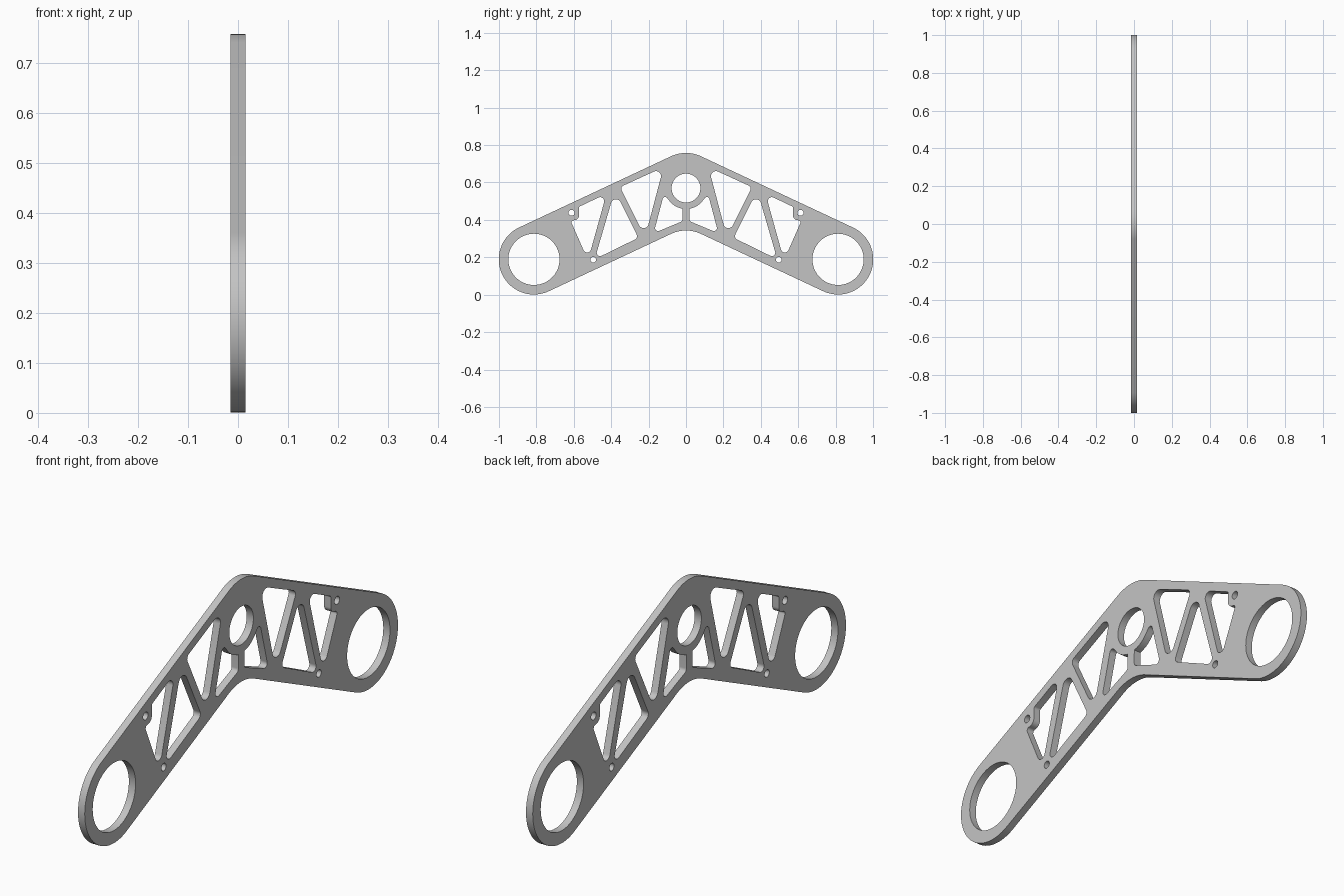
import bpy
import bmesh
from math import radians, sin, cos, tan
from mathutils import Vector

if "Cube" in bpy.data.objects:
    bpy.data.objects.remove(bpy.data.objects["Cube"], do_unlink=True)

HALF_THICKNESS = 0.015
TILT = 25                       # slope of each arm in degrees
END = (0.813, 0.189)            # centre of an arm end
HUB = (0, 0.57)                 # centre of the hub hole
BAND = 0.188                    # half width of an arm


def arc(centre, radius, start, stop, steps=24):
    angles = [radians(start + (stop - start) * i / steps) for i in range(steps + 1)]
    return [(centre[0] + radius * cos(a), centre[1] + radius * sin(a)) for a in angles]


def circle(centre, radius, steps=64):
    return arc(centre, radius, 0, 360, steps)[:-1]


def rounded(corners, steps=8):
    """Closed polygon from (y, z, fillet radius) corners."""
    points = []
    for i, (y, z, r) in enumerate(corners):
        p = Vector((y, z))
        if r == 0:
            points.append((y, z))
            continue
        a = (Vector(corners[i - 1][:2]) - p).normalized()
        b = (Vector(corners[(i + 1) % len(corners)][:2]) - p).normalized()
        half = a.angle(b) / 2
        centre = p + (a + b).normalized() * (r / sin(half))
        first = p + a * (r / tan(half)) - centre
        last = p + b * (r / tan(half)) - centre
        for k in range(steps + 1):
            spoke = first.normalized().slerp(last.normalized(), k / steps)
            points.append(tuple(centre + spoke * r))
    return points


def mirrored(points):
    return [(-y, z) for y, z in points]


# Outer outline: two round ends joined over a rounded bend
right_end = arc(END, BAND, -90 - TILT, 90 - TILT, 40)
crown = arc(HUB, BAND, 90 - TILT, 90 + TILT)
left_end = mirrored(right_end)[::-1]
underside = arc((0, 0.155), BAND, 90 + TILT, 90 - TILT)
loops = [right_end + crown + left_end + underside, circle(HUB, 0.077)]

# Truss windows on one arm
hub_triangle = rounded([(0.353, 0.575, 0.02), (0.12, 0.682, 0.027), (0.219, 0.307, 0.027)])
middle_triangle = rounded([(0.381, 0.557, 0.027), (0.488, 0.19, 0.018), (0.255, 0.304, 0.02)])
notched_window = rounded([(0.425, 0.54, 0.022), (0.524, 0.184, 0.021), (0.618, 0.398, 0.012),
                          (0.572, 0.398, 0.026), (0.572, 0.47, 0.01)])
ring_edge = [(y, z, 0) for y, z in arc(HUB, 0.112, 325, 280, 12)]
hub_window = rounded([(0.019, 0.393, 0.016), (0.173, 0.329, 0.016), (0.118, 0.537, 0.013)]
                     + ring_edge)

# Bearing hole and two bolt holes on one arm
arm_cuts = [hub_triangle, middle_triangle, notched_window, hub_window,
            circle(END, 0.137), circle((0.612, 0.438), 0.016, 32),
            circle((0.496, 0.187), 0.015, 32)]
for cut in arm_cuts:
    loops += [cut, mirrored(cut)]

# Filled and extruded profile, stood up in the side plane
curve = bpy.data.curves.new("truss_plate", "CURVE")
curve.dimensions = "2D"
curve.fill_mode = "BOTH"
curve.extrude = HALF_THICKNESS
for loop in loops:
    spline = curve.splines.new("POLY")
    spline.points.add(len(loop) - 1)
    spline.use_cyclic_u = True
    for point, (y, z) in zip(spline.points, loop):
        point.co = (y, z, 0, 1)

plate = bpy.data.objects.new("truss_plate", curve)
bpy.context.collection.objects.link(plate)
plate.rotation_euler = (radians(90), 0, radians(90))
bpy.ops.object.select_all(action="DESELECT")
plate.select_set(True)
bpy.context.view_layer.objects.active = plate
bpy.ops.object.convert(target="MESH")
plate = bpy.context.object
bpy.ops.object.transform_apply(location=False, rotation=True, scale=False)

# Weld caps to walls
bm = bmesh.new()
bm.from_mesh(plate.data)
bmesh.ops.remove_doubles(bm, verts=bm.verts, dist=0.0001)
bmesh.ops.recalc_face_normals(bm, faces=bm.faces)
bm.to_mesh(plate.data)
bm.free()
bpy.ops.object.shade_smooth_by_angle(angle=radians(30))

# Plain grey metal
grey = bpy.data.materials.new("light_grey")
grey.use_nodes = True
colour = (0.55, 0.55, 0.55, 1)
grey.diffuse_color = colour
grey.node_tree.nodes["Principled BSDF"].inputs["Base Color"].default_value = colour
plate.data.materials.clear()
plate.data.materials.append(grey)
